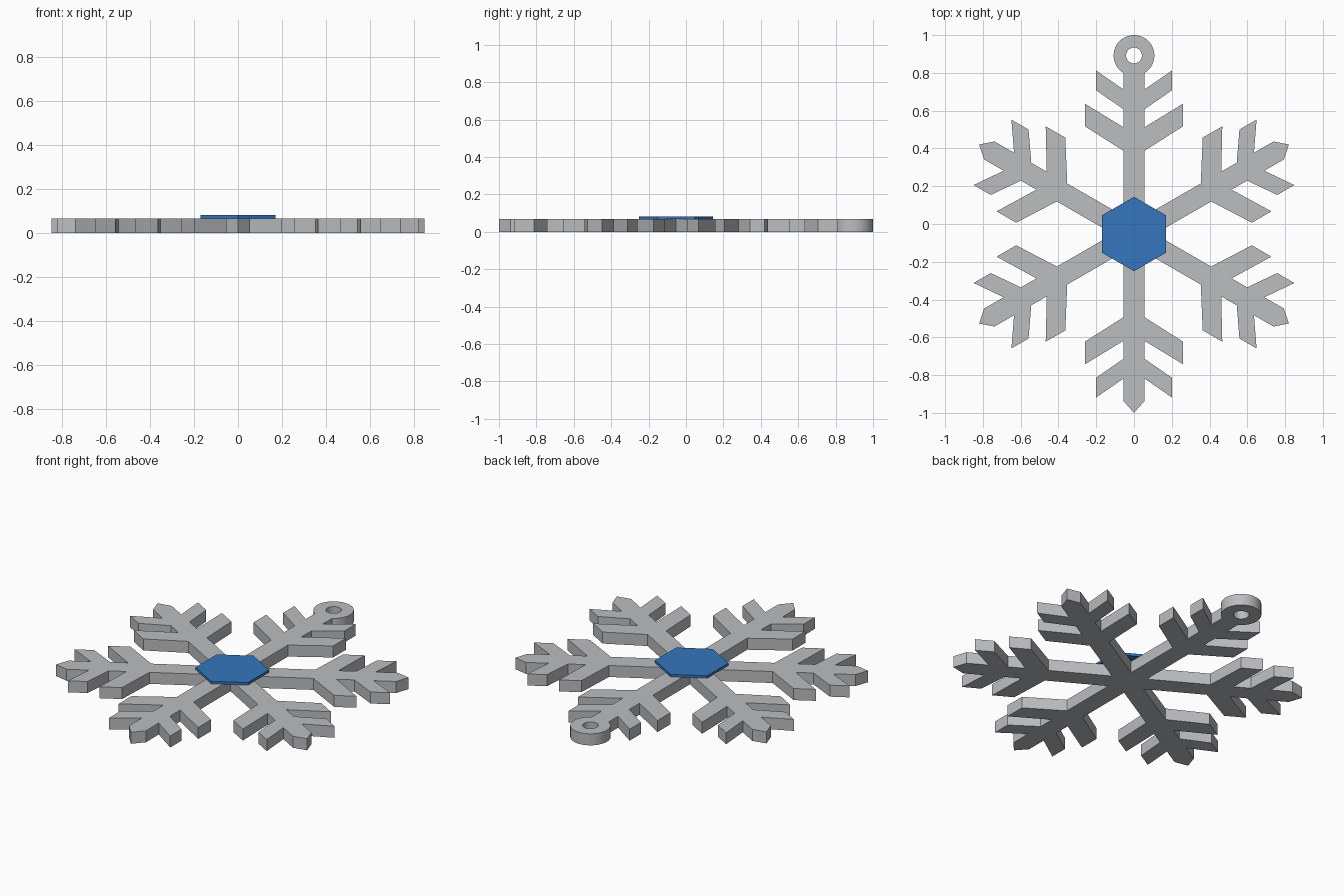
import bpy, bmesh
from math import sin, cos, pi, asin, sqrt, radians

if "Cube" in bpy.data.objects:
    bpy.data.objects.remove(bpy.data.objects["Cube"], do_unlink=True)

THICK = 0.068        # plate thickness
CY = -0.053          # centre of the snowflake
HALF = 0.055         # half width of an arm
RING_R, HOLE_R, RING_D = 0.108, 0.042, 0.945


def material(name, rgb):
    m = bpy.data.materials.new(name)
    m.use_nodes = True
    m.diffuse_color = (*rgb, 1)
    m.node_tree.nodes["Principled BSDF"].inputs["Base Color"].default_value = (*rgb, 1)
    return m


silver = material("silver grey", (0.50, 0.51, 0.53))
blue = material("blue", (0.035, 0.18, 0.51))

# Right half of one arm as (sideways, outward) points, from the centre to the tip
half_arm = [(HALF, HALF * sqrt(3)),
            (HALF, 0.44), (0.26, 0.57), (0.26, 0.69), (HALF, 0.565),
            (HALF, 0.66), (0.2, 0.76), (0.2, 0.865), (HALF, 0.765)]
pointed_tip = [(HALF, 0.885), (0, 0.947), (-HALF, 0.885)]

# Hanging loop: an arc that replaces the tip on the back arm
gap = asin(HALF / RING_R)
arc = [gap + (2 * pi - 2 * gap) * i / 48 for i in range(49)]
loop_tip = [(RING_R * sin(a), RING_D - RING_R * cos(a)) for a in arc]

# Outline of all six arms, clockwise
outline = []
for k in range(6):
    tip = loop_tip if k == 0 else pointed_tip
    mirrored = [(-s, r) for s, r in half_arm]
    a = radians(60 * k)
    # the valley between two arms is shared, so it is used once per arm
    for s, r in mirrored[1:] + [(-s, r) for s, r in tip] + half_arm[::-1]:
        outline.append((s * cos(a) + r * sin(a), r * cos(a) - s * sin(a)))
        
# Order each arm from its left side over the tip to its right side
hole = [(HOLE_R * cos(2 * pi * i / 32), RING_D + HOLE_R * sin(2 * pi * i / 32)) for i in range(32)]


def flat_solid(name, contours, z, height, mat):
    """Filled outline with holes, extruded upward from z."""
    cu = bpy.data.curves.new(name, "CURVE")
    cu.dimensions = "2D"
    cu.fill_mode = "BOTH"
    cu.extrude = height / 2
    for pts in contours:
        sp = cu.splines.new("POLY")
        sp.points.add(len(pts) - 1)
        for p, (x, y) in zip(sp.points, pts):
            p.co = (x, y + CY, 0, 1)
        sp.use_cyclic_u = True
    ob = bpy.data.objects.new(name, cu)
    bpy.context.collection.objects.link(ob)
    bpy.ops.object.select_all(action="DESELECT")
    ob.select_set(True)
    bpy.context.view_layer.objects.active = ob
    bpy.ops.object.convert(target="MESH")
    ob = bpy.context.view_layer.objects.active
    ob.name = name
    me = ob.data
    bm = bmesh.new()
    bm.from_mesh(me)
    bmesh.ops.translate(bm, vec=(0, 0, z + height / 2), verts=bm.verts)
    bmesh.ops.remove_doubles(bm, verts=bm.verts, dist=1e-5)
    bmesh.ops.recalc_face_normals(bm, faces=bm.faces)
    bm.to_mesh(me)
    bm.free()
    me.materials.clear()
    me.materials.append(mat)
    bpy.ops.object.shade_smooth_by_angle(angle=radians(25))
    return ob


# Snowflake plate with its hanging loop
flat_solid("snowflake_plate", [outline, hole], 0, THICK, silver)

# Raised hexagon in the middle
hexagon = [(0.197 * sin(pi * i / 3), 0.197 * cos(pi * i / 3)) for i in range(6)]
flat_solid("centre_hexagon", [hexagon], THICK, 0.015, blue)
